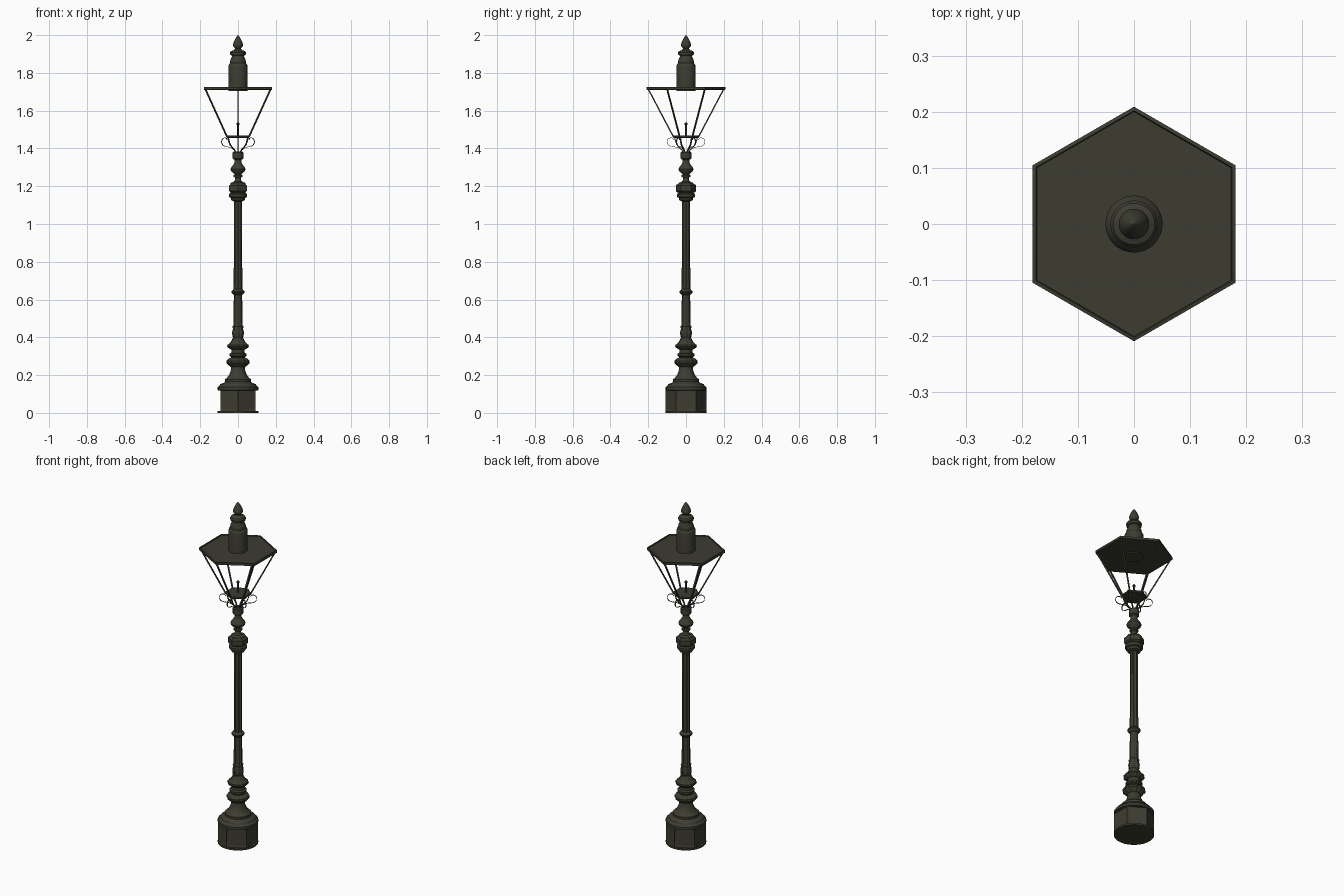
import bpy, bmesh, math
from mathutils import Vector

cube = bpy.data.objects.get("Cube")
if cube:
    bpy.data.objects.remove(cube, do_unlink=True)

iron = bpy.data.materials.new("dark olive iron")
iron.use_nodes = True
COLOUR = (0.047, 0.046, 0.031, 1)
iron.diffuse_color = COLOUR
iron.node_tree.nodes["Principled BSDF"].inputs["Base Color"].default_value = COLOUR


def finish(name, bm, angle=35):
    bmesh.ops.recalc_face_normals(bm, faces=bm.faces)
    mesh = bpy.data.meshes.new(name)
    bm.to_mesh(mesh)
    bm.free()
    mesh.materials.append(iron)
    obj = bpy.data.objects.new(name, mesh)
    bpy.context.collection.objects.link(obj)
    bpy.ops.object.select_all(action='DESELECT')
    obj.select_set(True)
    bpy.context.view_layer.objects.active = obj
    bpy.ops.object.shade_smooth_by_angle(angle=math.radians(angle))
    return obj


def lathe(name, profile, sides=32, lobes=0, depth=0.0):
    """Turn (radius, height) pairs round z; lobes ripple the outline."""
    bm = bmesh.new()
    rings = []
    for r, z in profile:
        ring = []
        for i in range(sides):
            a = math.tau * i / sides - math.pi / 2
            rr = r * (1 - depth * (0.5 - 0.5 * math.cos(lobes * a)))
            ring.append(bm.verts.new((rr * math.cos(a), rr * math.sin(a), z)))
        rings.append(ring)
    for low, high in zip(rings, rings[1:]):
        for i in range(sides):
            j = (i + 1) % sides
            bm.faces.new((low[i], low[j], high[j], high[i]))
    bm.faces.new(rings[0][::-1])
    bm.faces.new(rings[-1])
    return finish(name, bm)


def sweep(name, points, width, thick, corner):
    """Sweep a flat bar along (radius, height) points in one radial plane."""
    a = math.radians(60 * corner - 90)
    out = Vector((math.cos(a), math.sin(a), 0))
    side = Vector((-math.sin(a), math.cos(a), 0)) * width / 2
    path = [out * r + Vector((0, 0, z)) for r, z in points]
    bm = bmesh.new()
    rings = []
    for i, p in enumerate(path):
        along = (path[min(i + 1, len(path) - 1)] - path[max(i - 1, 0)]).normalized()
        normal = side.normalized().cross(along) * thick / 2
        rings.append([bm.verts.new(p + s * side + t * normal)
                      for s, t in ((-1, -1), (1, -1), (1, 1), (-1, 1))])
    for low, high in zip(rings, rings[1:]):
        for i in range(4):
            j = (i + 1) % 4
            bm.faces.new((low[i], low[j], high[j], high[i]))
    bm.faces.new(rings[0][::-1])
    bm.faces.new(rings[-1])
    return finish(name, bm)


def spline(pts, steps=5):
    """Catmull-Rom smoothing of a short list of points."""
    p = [Vector(q) for q in [pts[0], *pts, pts[-1]]]
    res = []
    for a, b, c, d in zip(p, p[1:], p[2:], p[3:]):
        for k in range(steps):
            t = k / steps
            res.append(0.5 * (2 * b + (c - a) * t + (2 * a - 5 * b + 4 * c - d) * t * t
                              + (3 * b - a - 3 * c + d) * t ** 3))
    return res + [p[-1]]


# Plinth: round foot, panelled hexagonal drum, round moulding
lathe("foot_plate", [(0.108, 0), (0.108, 0.01)])
drum = lathe("plinth_drum", [(0.108, 0.01), (0.108, 0.125)], sides=6)
bm = bmesh.new()
bm.from_mesh(drum.data)
panels = [f for f in bm.faces if abs(f.normal.z) < 0.1]
bmesh.ops.inset_individual(bm, faces=panels, thickness=0.014, depth=-0.004)
bm.to_mesh(drum.data)
bm.free()
lathe("plinth_moulding", [(0.1, 0.118), (0.108, 0.121), (0.108, 0.136), (0.1, 0.142),
                          (0.094, 0.152), (0.074, 0.16), (0.07, 0.165), (0.07, 0.178),
                          (0.06, 0.184), (0.048, 0.2), (0.039, 0.22), (0.036, 0.245)])

# Base ornaments
lathe("lower_gadroon", [(0.036, 0.242), (0.05, 0.252), (0.062, 0.264), (0.062, 0.275),
                        (0.05, 0.287), (0.038, 0.292)], 96, 12, 0.12)
lathe("base_neck", [(0.038, 0.288), (0.038, 0.296), (0.046, 0.302), (0.046, 0.312),
                    (0.036, 0.318), (0.033, 0.33), (0.036, 0.338)])
lathe("upper_gadroon", [(0.036, 0.335), (0.052, 0.344), (0.058, 0.352), (0.056, 0.36),
                        (0.042, 0.37), (0.034, 0.384), (0.026, 0.4)], 96, 12, 0.1)
lathe("leaf_collar", [(0.023, 0.395), (0.03, 0.405), (0.031, 0.43), (0.027, 0.445),
                      (0.029, 0.458), (0.021, 0.468)], 64, 8, 0.16)

# Fluted shaft and its ring
lathe("lower_shaft", [(0.024, 0.46), (0.022, 0.635)], 64, 8, 0.14)
lathe("shaft_ring", [(0.022, 0.624), (0.029, 0.629), (0.035, 0.637), (0.035, 0.643),
                     (0.029, 0.65), (0.022, 0.655)])
lathe("upper_shaft", [(0.023, 0.645), (0.021, 1.135)], 64, 8, 0.18)

# Capital with a hexagonal block
lathe("capital_base", [(0.022, 1.12), (0.036, 1.126), (0.038, 1.138), (0.047, 1.143),
                       (0.048, 1.158), (0.04, 1.165), (0.04, 1.175)])
lathe("capital_block", [(0.044, 1.166), (0.054, 1.174), (0.054, 1.204), (0.044, 1.212)], 6)
lathe("capital_top", [(0.042, 1.206), (0.038, 1.218), (0.022, 1.224), (0.015, 1.235),
                      (0.015, 1.245), (0.024, 1.25), (0.024, 1.257), (0.018, 1.262),
                      (0.022, 1.268), (0.037, 1.28), (0.04, 1.29), (0.036, 1.3),
                      (0.026, 1.312), (0.019, 1.325), (0.019, 1.34), (0.028, 1.346),
                      (0.028, 1.378), (0.022, 1.384)])

# Lantern tray and burner
lathe("lantern_tray", [(0.066, 1.456), (0.07, 1.46), (0.07, 1.468), (0.064, 1.468)], 6)
lathe("burner", [(0.008, 1.465), (0.005, 1.475), (0.005, 1.523), (0.008, 1.526),
                 (0.008, 1.533), (0.003, 1.538)], 12)

# Six brackets, scrolls and glazing bars at the corners
bracket = spline([(0.016, 1.38), (0.024, 1.396), (0.045, 1.416), (0.054, 1.435), (0.06, 1.458)])
scroll = spline([(0.022, 1.39), (0.045, 1.405), (0.085, 1.413), (0.1, 1.432),
                 (0.094, 1.451), (0.075, 1.456), (0.066, 1.445)])
for n in range(6):
    sweep(f"bracket_{n + 1}", bracket, 0.007, 0.005, n)
    sweep(f"scroll_{n + 1}", scroll, 0.006, 0.002, n)
    sweep(f"glazing_bar_{n + 1}", [(0.066, 1.46), (0.2, 1.715)], 0.007, 0.007, n)

# Flat roof with a raised rim, chimney and finial
lathe("roof", [(0.2, 1.71), (0.209, 1.711), (0.209, 1.724), (0.202, 1.726), (0.2, 1.72)], 6)
lathe("vent_ring", [(0.05, 1.704), (0.05, 1.712)])
lathe("chimney", [(0.051, 1.715), (0.051, 1.835), (0.049, 1.843), (0.042, 1.852),
                  (0.042, 1.86), (0.039, 1.872), (0.032, 1.886), (0.032, 1.891),
                  (0.041, 1.896), (0.042, 1.908), (0.037, 1.916), (0.024, 1.92),
                  (0.016, 1.927), (0.016, 1.932)])
lathe("finial", [(0.014, 1.928), (0.024, 1.938), (0.027, 1.949), (0.024, 1.96),
                 (0.016, 1.978), (0.007, 1.993), (0.001, 2.0)])
